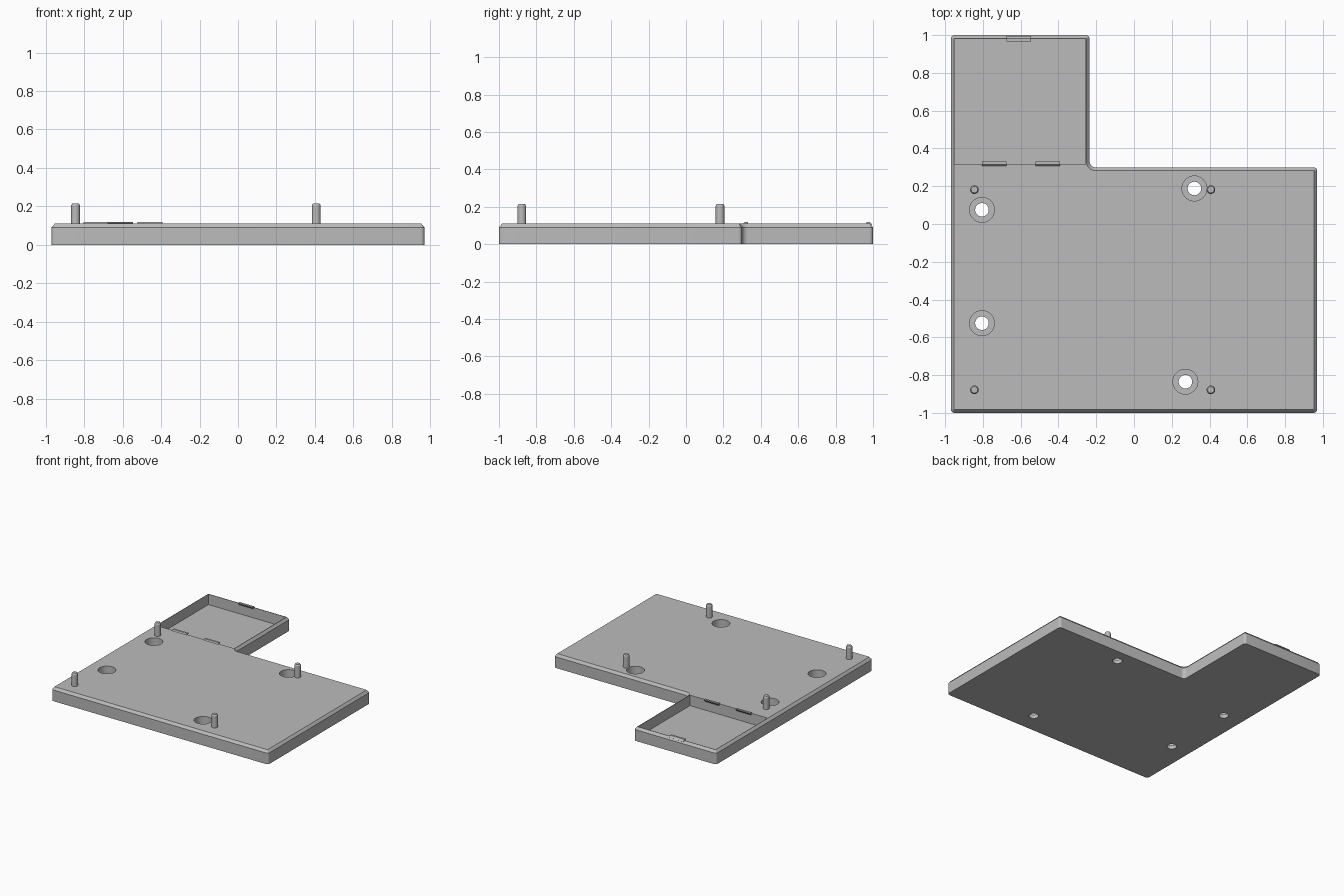
import bpy, bmesh, math

if "Cube" in bpy.data.objects:
    bpy.data.objects.remove(bpy.data.objects["Cube"])

grey = bpy.data.materials.new("plain grey")
grey.use_nodes = True
grey.diffuse_color = (0.5, 0.5, 0.5, 1)
grey.node_tree.nodes["Principled BSDF"].inputs["Base Color"].default_value = (0.5, 0.5, 0.5, 1)


def make(name, bm):
    bmesh.ops.recalc_face_normals(bm, faces=bm.faces)
    mesh = bpy.data.meshes.new(name)
    bm.to_mesh(mesh)
    bm.free()
    mesh.materials.append(grey)
    obj = bpy.data.objects.new(name, mesh)
    bpy.context.collection.objects.link(obj)
    return obj


def loft(name, rings):
    """Closed solid through rings of equal point count."""
    bm = bmesh.new()
    loops = [[bm.verts.new(p) for p in ring] for ring in rings]
    n = len(loops[0])
    for a, b in zip(loops, loops[1:]):
        for i in range(n):
            j = (i + 1) % n
            bm.faces.new((a[i], a[j], b[j], b[i]))
    bm.faces.new(loops[0][::-1])
    bm.faces.new(loops[-1])
    return make(name, bm)


def circle(x, y, r, z, n=32):
    return [(x + r * math.cos(math.tau * i / n), y + r * math.sin(math.tau * i / n), z)
            for i in range(n)]


def rect(x0, x1, y0, y1, z):
    return [(x0, y0, z), (x1, y0, z), (x1, y1, z), (x0, y1, z)]


# L-shaped outline, counter-clockwise: x, y, outward x sign, outward y sign, convex
CORNERS = [(-0.97, -1, -1, -1, True), (0.97, -1, 1, -1, True), (0.97, 0.3, 1, 1, True),
           (-0.235, 0.3, 1, 1, False), (-0.235, 1, 1, 1, True), (-0.97, 1, -1, 1, True)]


def outline(inset, z, steps=6):
    pts = []
    for x, y, sx, sy, convex in CORNERS:
        r = 0.02 - inset if convex else 0.03 + inset
        x, y = x - sx * inset, y - sy * inset
        side = -1 if convex else 1
        cx, cy = x + side * sx * r, y + side * sy * r
        mid = math.atan2(y - cy, x - cx)
        turn = -side * math.pi / 2
        for i in range(steps + 1):
            a = mid + turn * (i / steps - 0.5)
            pts.append((cx + r * math.cos(a), cy + r * math.sin(a), z))
    return pts


TOP, FLOOR = 0.11, 0.025
base = loft("base_plate", [outline(0, 0), outline(0, 0.09), outline(0.017, TOP)])

# Cutters: rear tray pocket and counterbored screw holes
cutters = [loft("tray_cutter", [rect(-0.95, -0.256, 0.315, 0.979, z) for z in (FLOOR, 0.2)])]
for x, y in [(-0.805, 0.075), (-0.805, -0.525), (0.32, 0.188), (0.272, -0.835)]:
    cutters.append(loft("screw_hole_cutter", [
        circle(x, y, 0.036, -0.1), circle(x, y, 0.036, FLOOR + 0.005),
        circle(x, y, 0.066, FLOOR + 0.005), circle(x, y, 0.066, 0.2)]))
for c in cutters:
    c.hide_render = True
    mod = base.modifiers.new("cut", "BOOLEAN")
    mod.operation, mod.solver, mod.object = "DIFFERENCE", "EXACT", c
deps = bpy.context.evaluated_depsgraph_get()
cut_mesh = bpy.data.meshes.new_from_object(base.evaluated_get(deps))
base.modifiers.clear()
base.data = cut_mesh
for c in cutters:
    bpy.data.objects.remove(c)

# Locating pins with chamfered tips
pins = []
for row, y in (("front", -0.878), ("rear", 0.182)):
    for side, x in (("right", -0.845), ("left", 0.407)):
        pins.append(loft(f"{row}_{side}_pin", [
            circle(x, y, 0.023, 0.1, 24), circle(x, y, 0.023, 0.205, 24),
            circle(x, y, 0.017, 0.215, 24)]))


# Snap clips: small hooked bars overhanging the tray edge
def clip(name, x0, x1, y, d):
    profile = [(0, 0.105), (0.013, 0.118), (0.03, 0.118), (0.03, 0.112), (0.015, 0.095)]
    return loft(name, [[(x, y + d * u, z) for u, z in profile] for x in (x0, x1)])


clip("tray_front_right_clip", -0.805, -0.675, 0.301, 1)
clip("tray_front_left_clip", -0.522, -0.392, 0.301, 1)
clip("tray_rear_clip", -0.675, -0.545, 0.996, -1)

# Smooth round surfaces, keep hard edges
bpy.ops.object.select_all(action="DESELECT")
for obj in [base] + pins:
    obj.select_set(True)
bpy.context.view_layer.objects.active = base
bpy.ops.object.shade_smooth_by_angle(angle=math.radians(30))
